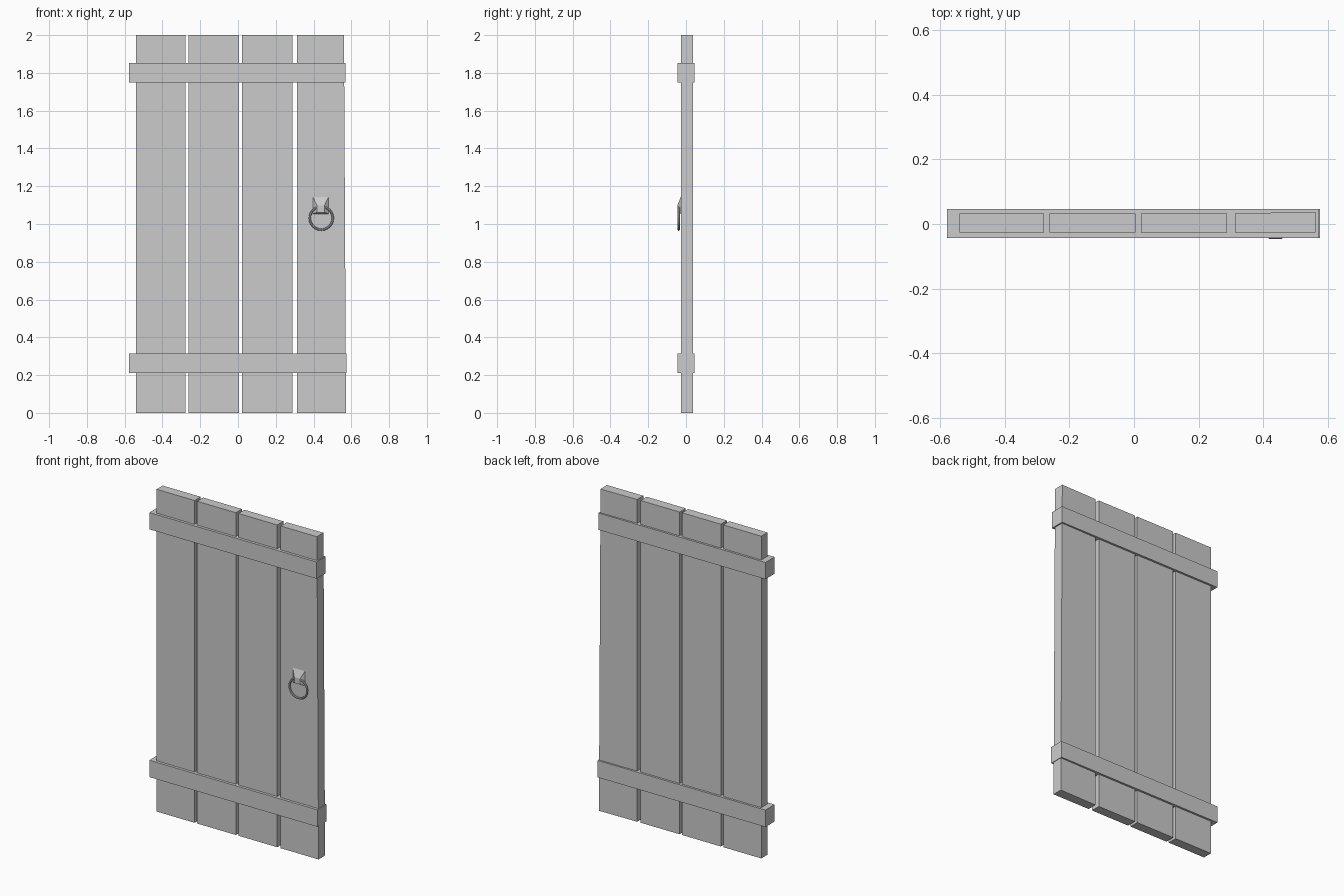
import bpy, bmesh, math

if "Cube" in bpy.data.objects:
    bpy.data.objects.remove(bpy.data.objects["Cube"])

def box(name, x0, x1, y0, y1, z0, z1, tweak=None):
    """Axis-aligned box; tweak may shift individual corners."""
    bm = bmesh.new()
    bmesh.ops.create_cube(bm, size=1)
    for v in bm.verts:
        c = v.co
        v.co = (x1 if c.x > 0 else x0, y1 if c.y > 0 else y0, z1 if c.z > 0 else z0)
    if tweak:
        for v in bm.verts:
            tweak(v.co)
    me = bpy.data.meshes.new(name)
    bm.to_mesh(me)
    bm.free()
    ob = bpy.data.objects.new(name, me)
    bpy.context.collection.objects.link(ob)
    return ob

# Vertical planks, the last one slightly warped along its outer edge
for i, (a, b) in enumerate([(-0.54, -0.279), (-0.262, 0.004), (0.021, 0.288)]):
    box(f"plank_{i + 1}", a, b, -0.027, 0.033, 0, 2)

def warp(c):
    if c.x > 0.5:
        c.x += 0.006 if c.z < 1 else -0.005
        c.y += 0.004 if c.y > 0 else 0

box("plank_4", 0.312, 0.566, -0.027, 0.033, 0, 2, warp)

# Horizontal battens
box("upper_batten", -0.578, 0.57, -0.044, 0.046, 1.748, 1.852)
box("lower_batten", -0.578, 0.575, -0.044, 0.046, 0.21, 0.315)

# Tapered handle mount
def taper(c):
    if c.y < -0.035:
        c.x = 0.438 + (c.x - 0.438) * 0.45
        c.z = 1.098 if c.z > 1.1 else 1.062

box("handle_mount", 0.395, 0.481, -0.046, -0.026, 1.053, 1.146, taper)

# Pull ring
bpy.ops.mesh.primitive_torus_add(location=(0.441, -0.038, 1.031),
                                 rotation=(math.pi / 2, 0, 0),
                                 major_radius=0.061, minor_radius=0.006,
                                 major_segments=24, minor_segments=8)
bpy.context.object.name = "pull_ring"
